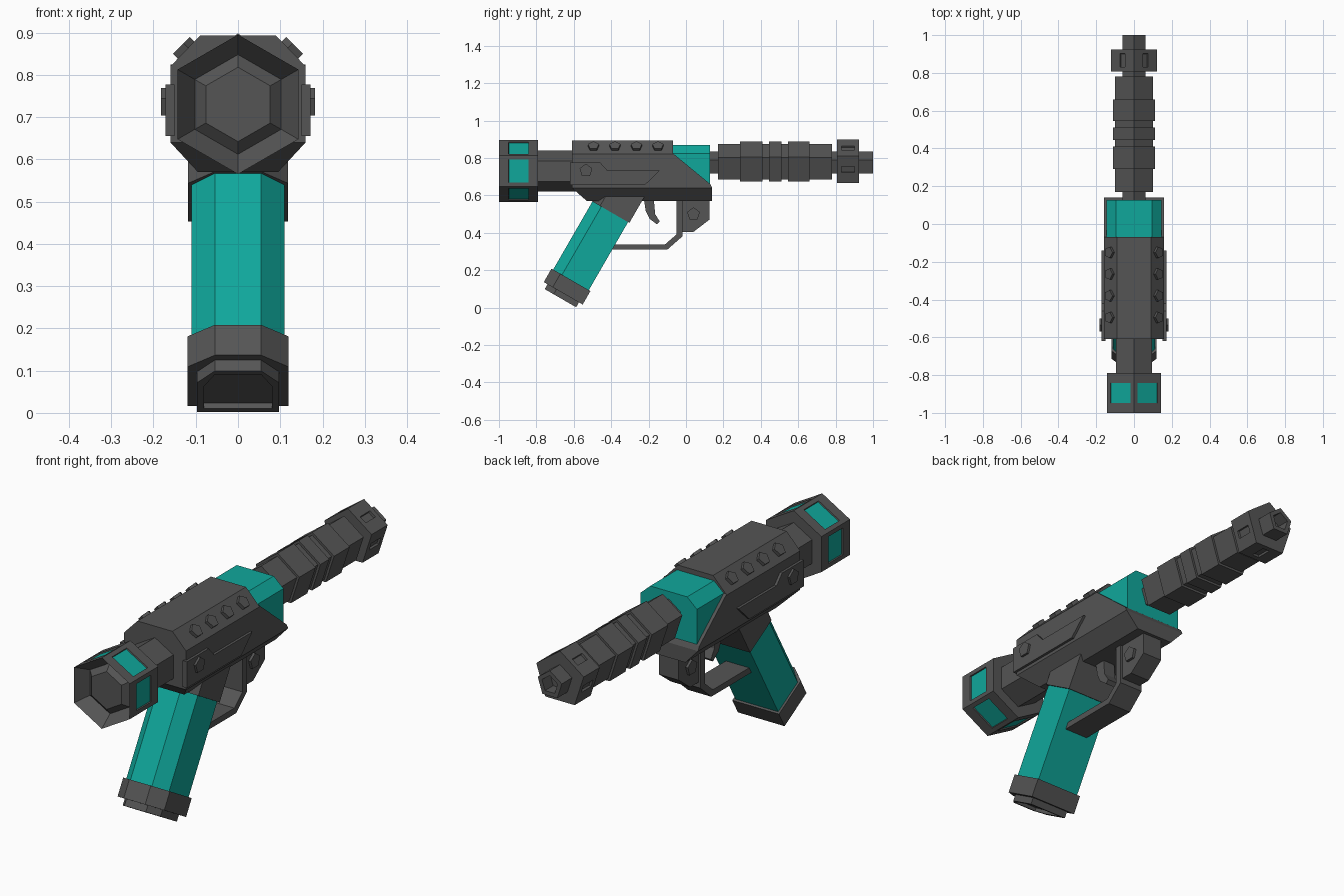
import bpy, bmesh, math
from mathutils import Vector

if "Cube" in bpy.data.objects:
    bpy.data.objects.remove(bpy.data.objects["Cube"])


def material(name, rgb):
    m = bpy.data.materials.new(name)
    m.diffuse_color = (*rgb, 1)
    m.use_nodes = True
    m.node_tree.nodes["Principled BSDF"].inputs["Base Color"].default_value = m.diffuse_color
    return m


GREY = material("dark grey", (0.09, 0.09, 0.09))
TEAL = material("teal", (0.005, 0.39, 0.33))


def finish(name, bm, *mats):
    bmesh.ops.recalc_face_normals(bm, faces=bm.faces)
    me = bpy.data.meshes.new(name)
    bm.to_mesh(me)
    bm.free()
    for m in mats:
        me.materials.append(m)
    ob = bpy.data.objects.new(name, me)
    bpy.context.collection.objects.link(ob)
    return ob


def loft(rings):
    """Skin a list of equal-length point rings and cap both ends."""
    bm = bmesh.new()
    vs = [[bm.verts.new(p) for p in r] for r in rings]
    n = len(vs[0])
    for a, b in zip(vs, vs[1:]):
        for i in range(n):
            j = (i + 1) % n
            bm.faces.new((a[i], a[j], b[j], b[i]))
    bm.faces.new(vs[0])
    bm.faces.new(vs[-1])
    bmesh.ops.recalc_face_normals(bm, faces=bm.faces)
    return bm


def ring(n, r, centre, axis=(0, 1, 0), up=(0, 0, 1)):
    """Regular polygon around an axis, first corner pointing up."""
    up, side = Vector(up).normalized(), Vector(axis).cross(Vector(up)).normalized()
    return [Vector(centre) + r * (math.cos(t) * up + math.sin(t) * side)
            for t in (2 * math.pi * i / n for i in range(n))]


def turned(n, cz, steps):
    """Faceted turning along y from (y, radius) steps."""
    return loft([ring(n, r, (0, y, cz)) for y, r in steps])


def side_profile(pts, x0, x1):
    """Side outline of (y, z) points extruded across x."""
    return loft([[(x, y, z) for y, z in pts] for x in (x0, x1)])


def pocket(bm, face, sy, sc, depth, mat=0):
    """Sink a panel into a face, scaled along y and across it."""
    bmesh.ops.inset_individual(bm, faces=[face], thickness=0.002)
    c, nrm = face.calc_center_median(), face.normal.copy()
    for v in face.verts:
        d = v.co - c
        v.co = c + Vector((d.x * sc, d.y * sy, d.z * sc))
    walls = bmesh.ops.inset_individual(bm, faces=[face], thickness=0.002)
    for v in face.verts:
        v.co -= nrm * depth
    face.material_index = mat


def outward_faces(bm, y0, y1):
    """Faces parallel to y whose centre lies between y0 and y1."""
    return [f for f in bm.faces if abs(f.normal.y) < 0.01
            and y0 < f.calc_center_median().y < y1]


# Rear hexagonal head with funnel, plug and six teal windows
bm = turned(6, 0.73, [(-0.79, 0.165), (-1, 0.165), (-0.94, 0.118), (-0.965, 0.088)])
for f in outward_faces(bm, -0.92, -0.87):
    pocket(bm, f, 0.52, 0.77, 0.006, 1)
finish("rear_head", bm, GREY, TEAL)
finish("rear_neck", turned(6, 0.73, [(-0.8, 0.11), (-0.58, 0.11)]), GREY)

# Receiver: upper shell, front wedge cheeks, tapered tray, teal front cover
def shell(y, top):
    half = [(0.16, 0.64), (0.16, 0.82), (0.09, top)]
    return [(x, y, z) for x, z in half] + [(-x, y, z) for x, z in reversed(half)]


finish("receiver", loft([shell(-0.61, 0.893), shell(-0.07, 0.893)]), GREY)
finish("front_wedge", side_profile(
    [(-0.07, 0.64), (-0.07, 0.825), (0.13, 0.66), (0.14, 0.64)], -0.16, 0.16), GREY)


def rect(x, y0, y1, z):
    return [(-x, y0, z), (x, y0, z), (x, y1, z), (-x, y1, z)]


finish("receiver_tray", loft([rect(0.16, -0.61, 0.14, 0.64),
                              rect(0.095, -0.53, 0.14, 0.57)]), GREY)
cover = [(0.145, 0.645), (0.145, 0.825), (0.095, 0.87)]
cover += [(-x, z) for x, z in reversed(cover)]
finish("front_cover", loft([[(x, y, z) for x, z in cover] for y in (-0.075, 0.127)]), TEAL)

# Side plates and five-sided pins, mirrored
plate = [(-0.62, 0.777), (-0.46, 0.777), (-0.42, 0.733), (-0.14, 0.733),
         (-0.22, 0.655), (-0.62, 0.655)]


def pin(name, centre, axis, up, length, r=0.036):
    c, a = Vector(centre), Vector(axis).normalized()
    finish(name, loft([ring(5, r, c - a * 0.01, a, up),
                       ring(5, r, c + a * length, a, up)]), GREY)


for s, side in ((1, "right"), (-1, "left")):
    finish("side_plate_" + side, side_profile(plate, s * 0.15, s * 0.172), GREY)
    pin("plate_pin_" + side, (s * 0.172, -0.535, 0.733), (s, 0, 0), (0, 0, 1), 0.01)
    pin("guard_pin_" + side, (s * 0.05, 0.04, 0.5), (s, 0, 0), (0, 0, 1), 0.012)
    for i in range(4):
        pin(f"top_pin_{side}_{i + 1}", (s * 0.125, -0.495 + i * 0.115, 0.857),
            (s, 0, 1), (-s, 0, 1), 0.015, 0.031)

# Five-sided stepped barrel with a slotted muzzle and a bore
core, thin, wide = 0.065, 0.105, 0.118
bm = turned(5, 0.77, [
    (0.1, core), (0.17, core), (0.17, thin), (0.29, thin), (0.29, wide), (0.41, wide),
    (0.41, thin), (0.445, thin), (0.445, wide), (0.51, wide), (0.51, thin), (0.545, thin),
    (0.545, wide), (0.66, wide), (0.66, thin), (0.78, thin), (0.78, core), (0.807, core),
    (0.807, 0.128), (0.925, 0.128), (0.925, core), (1, core), (1, 0.042), (0.94, 0.042)])
for f in outward_faces(bm, 0.85, 0.88):
    pocket(bm, f, 0.62, 0.24, 0.01)
finish("barrel", bm, GREY)

# Slanted grip: sections placed along an axis tilted by 30 degrees
def grip_section(s, w, k=0.055):
    axis, across = Vector((0, -0.5, -0.866)), Vector((0, 0.866, -0.5))
    o = Vector((0, -0.405, 0.512)) + axis * s
    pts = [(-k, -w), (k, -w), (w, k - w), (w, w), (-w, w), (-w, k - w)]
    return [o + Vector((x, 0, 0)) + across * u for x, u in pts]


finish("grip_collar", loft([grip_section(-0.16, 0.118), grip_section(0, 0.118)]), GREY)
finish("grip", loft([grip_section(-0.02, 0.11), grip_section(0.44, 0.11)]), TEAL)
finish("grip_cap", loft([grip_section(0.42, 0.12), grip_section(0.503, 0.12)]), GREY)
finish("grip_base", loft([grip_section(0.49, 0.097), grip_section(0.533, 0.097),
                          grip_section(0.533, 0.08), grip_section(0.518, 0.08)]), GREY)

# Trigger and its guard
finish("trigger", side_profile(
    [(-0.225, 0.58), (-0.215, 0.515), (-0.195, 0.475), (-0.155, 0.445), (-0.14, 0.46),
     (-0.165, 0.5), (-0.172, 0.58)], -0.03, 0.03), GREY)
finish("guard_block", side_profile(
    [(-0.03, 0.58), (0.125, 0.58), (0.125, 0.47), (0.04, 0.405), (-0.03, 0.405)],
    -0.05, 0.05), GREY)
finish("trigger_guard", side_profile(
    [(-0.052, 0.58), (-0.02, 0.58), (-0.02, 0.38), (-0.1, 0.31), (-0.43, 0.31),
     (-0.43, 0.338), (-0.112, 0.338), (-0.052, 0.39)], -0.06, 0.06), GREY)
